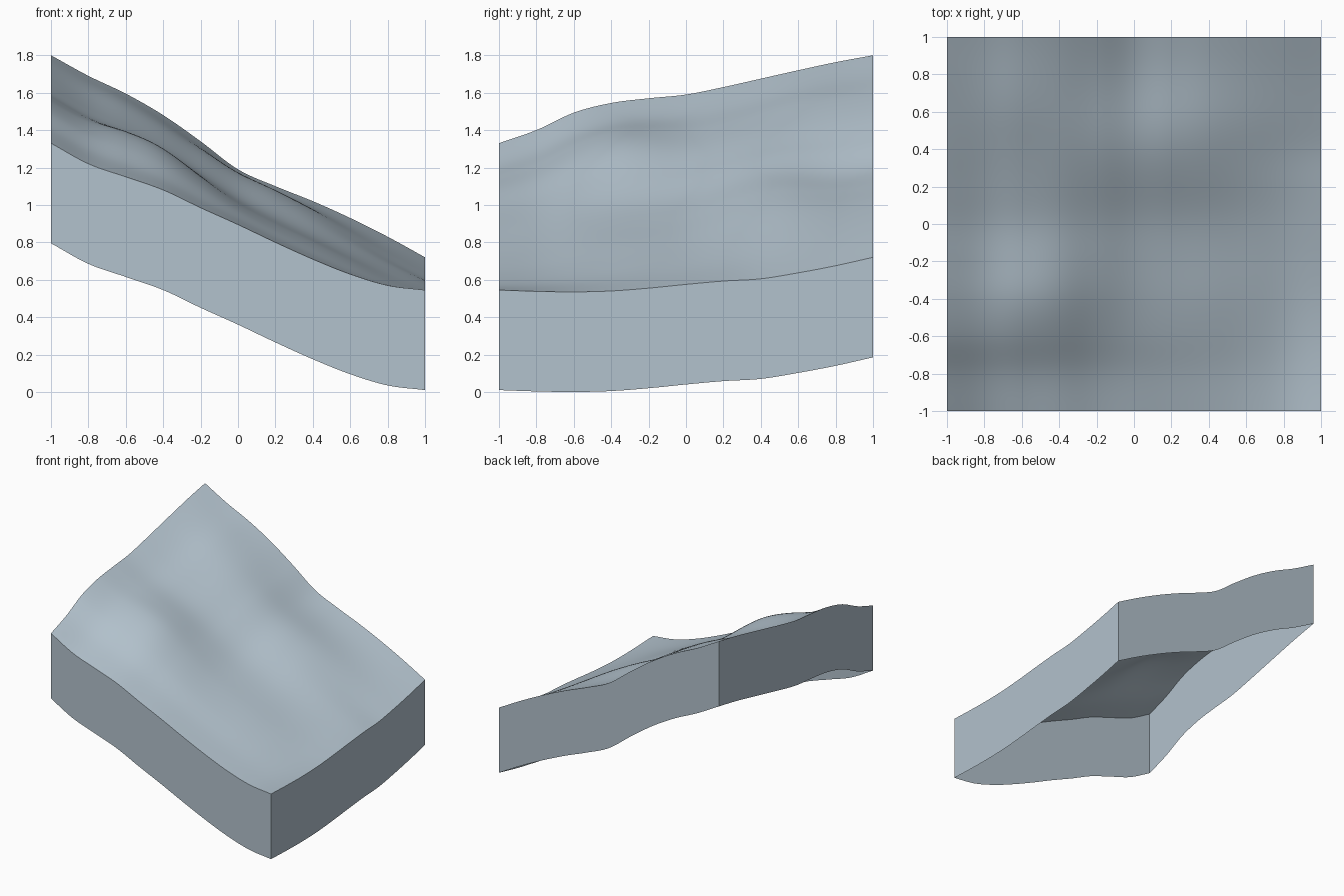
import bpy, bmesh, math

cube = bpy.data.objects.get("Cube")
if cube:
    bpy.data.objects.remove(cube, do_unlink=True)

# Edge heights, evenly spaced along each side
FRONT = [1.33, 1.22, 1.15, 1.08, .985, .895, .80, .71, .63, .57, .545]
BACK = [1.80, 1.69, 1.595, 1.48, 1.34, 1.19, 1.10, 1.02, .93, .83, .72]
LEFT = [1.33, 1.40, 1.493, 1.545, 1.57, 1.59, 1.63, 1.675, 1.72, 1.763, 1.80]
RIGHT = [.545, .538, .535, .54, .555, .575, .593, .605, .637, .675, .72]
# Hills: x, y, x radius, y radius, height
HILLS = [(-.47, -.38, .33, .29, .06), (.13, .43, .53, .31, .085),
         (-.65, .65, .3, .25, .02), (.45, -.4, .35, .25, .015)]
SKIRT = .535
N = 80


def profile(pts, t):
    """Smooth curve through evenly spaced heights, t from 0 to 1."""
    s = t * (len(pts) - 1)
    i = min(int(s), len(pts) - 2)
    f = s - i
    b, c = pts[i], pts[i + 1]
    a = pts[i - 1] if i > 0 else 2 * b - c
    d = pts[i + 2] if i + 2 < len(pts) else 2 * c - b
    return b + f / 2 * (c - a + f * (2*a - 5*b + 4*c - d + f * (3*(b - c) + d - a)))


def mix(a, b, t):
    return a + (b - a) * t


def height(u, v):
    """Surface blended between the four edges, plus the hills."""
    across = mix(profile(LEFT, v), profile(RIGHT, v), u)
    along = mix(profile(FRONT, u), profile(BACK, u), v)
    corners = mix(mix(FRONT[0], FRONT[-1], u), mix(BACK[0], BACK[-1], u), v)
    x, y = 2 * u - 1, 2 * v - 1
    fade = (1 - x ** 8) * (1 - y ** 8)
    hills = sum(h * math.exp(-((x - cx) / rx) ** 2 - ((y - cy) / ry) ** 2)
                for cx, cy, rx, ry, h in HILLS)
    return across + along - corners + hills * fade


def point(u, v, drop=0):
    return (2 * u - 1, 2 * v - 1, max(0, height(u, v) - drop))


def make(name, rows, smooth):
    """Skin a grid of points."""
    bm = bmesh.new()
    grid = [[bm.verts.new(p) for p in row] for row in rows]
    for r0, r1 in zip(grid, grid[1:]):
        for i in range(len(r0) - 1):
            bm.faces.new((r0[i], r0[i + 1], r1[i + 1], r1[i])).smooth = smooth
    mesh = bpy.data.meshes.new(name)
    bm.to_mesh(mesh)
    bm.free()
    mesh.materials.append(stone)
    bpy.context.collection.objects.link(bpy.data.objects.new(name, mesh))


stone = bpy.data.materials.new("blue_grey")
stone.use_nodes = True
colour = (.45, .54, .61, 1)
stone.diffuse_color = colour
stone.node_tree.nodes["Principled BSDF"].inputs["Base Color"].default_value = colour

# Rolling ground
steps = [i / N for i in range(N + 1)]
make("ground_surface", [[point(u, v) for u in steps] for v in steps], True)

# Four skirt walls, open underneath
sides = {
    "front_wall": lambda t: (t, 0),
    "right_wall": lambda t: (1, t),
    "back_wall": lambda t: (1 - t, 1),
    "left_wall": lambda t: (0, 1 - t),
}
for name, side in sides.items():
    make(name, [[point(*side(t), drop) for t in steps] for drop in (SKIRT, 0)], False)
